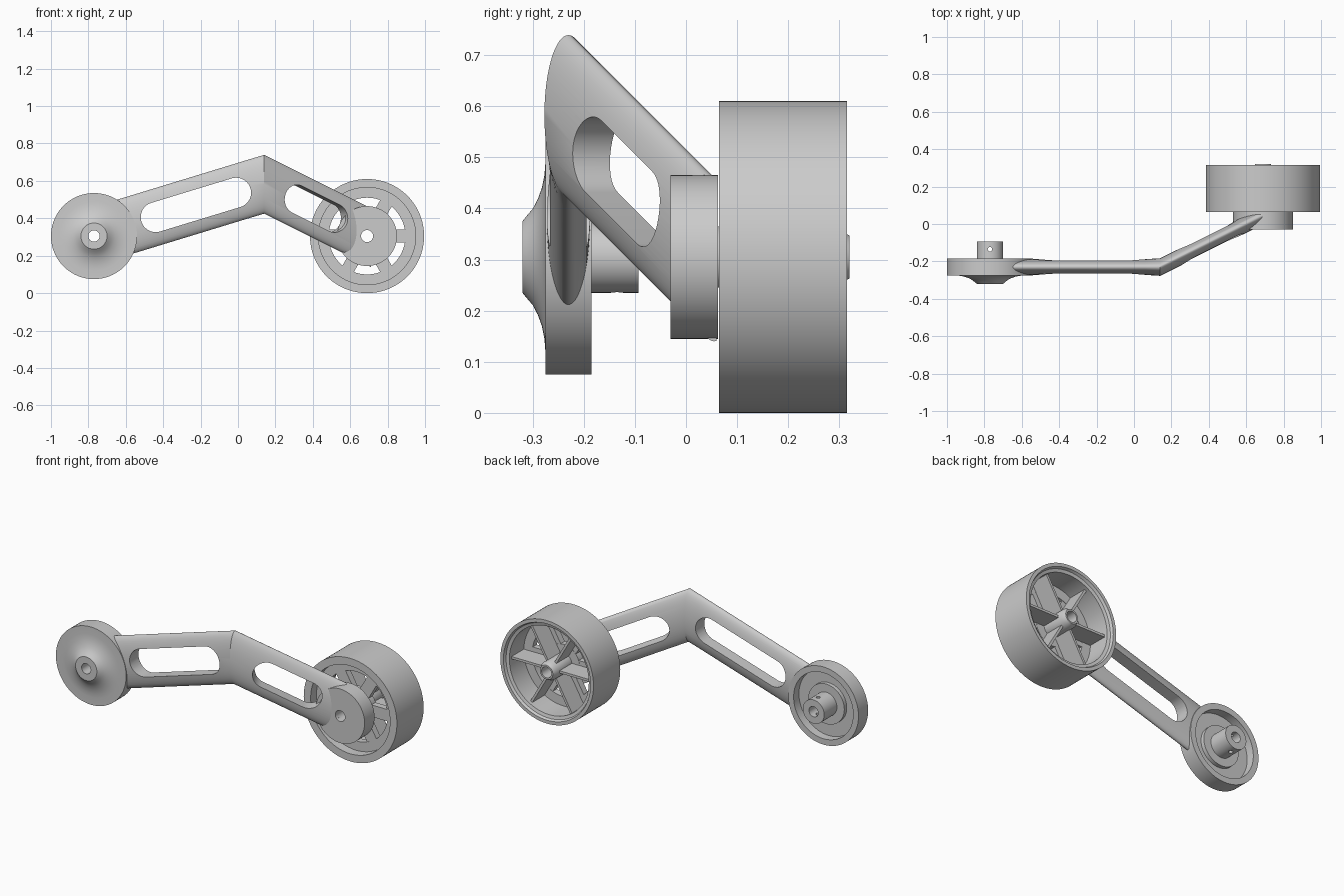
import bpy, bmesh
from math import cos, sin, pi, radians
from mathutils import Vector

if "Cube" in bpy.data.objects:
    bpy.data.objects.remove(bpy.data.objects["Cube"])


def finish(name, bm):
    bmesh.ops.recalc_face_normals(bm, faces=bm.faces)
    me = bpy.data.meshes.new(name)
    bm.to_mesh(me)
    bm.free()
    ob = bpy.data.objects.new(name, me)
    bpy.context.collection.objects.link(ob)
    return ob


def smooth(ob):
    bpy.ops.object.select_all(action='DESELECT')
    ob.select_set(True)
    bpy.context.view_layer.objects.active = ob
    bpy.ops.object.shade_smooth_by_angle(angle=radians(30))


def skin(name, rings, loop=False):
    """Join rings of points; close end to end or cap both ends."""
    bm = bmesh.new()
    vs = [[bm.verts.new(p) for p in ring] for ring in rings]
    n = len(vs[0])
    pairs = list(zip(vs, vs[1:])) + ([(vs[-1], vs[0])] if loop else [])
    for a, b in pairs:
        for i in range(n):
            j = (i + 1) % n
            bm.faces.new((a[i], a[j], b[j], b[i]))
    if not loop:
        bm.faces.new(vs[0])
        bm.faces.new(vs[-1])
    return finish(name, bm)


def lathe(name, cx, cz, profile, n=96):
    """Turn a closed (radius, y) profile about a y axis."""
    rings = [[(cx + r * cos(2 * pi * i / n), y, cz + r * sin(2 * pi * i / n))
              for i in range(n)] for r, y in profile]
    return skin(name, rings, True)


def stadium(p0, p1, r, normal, depth, n=24):
    """Prism with round ends; p0 == p1 direction falls back to a cylinder."""
    p0, p1, normal = Vector(p0), Vector(p1), Vector(normal).normalized()
    u = (p1 - p0).normalized() if p0 != p1 else normal.orthogonal().normalized()
    v = normal.cross(u)
    pts = []
    for c, start in ((p1, -pi / 2), (p0, pi / 2)):
        last = n if p0 == p1 else n + 1
        for i in range(last):
            a = start + pi * i / n
            pts.append(c + r * (u * cos(a) + v * sin(a)))
    return skin("cutter", [[p + normal * s * depth for p in pts] for s in (-1, 1)])


def cut(ob, cutters):
    bpy.context.view_layer.objects.active = ob
    for c in cutters:
        c.hide_render = True
        m = ob.modifiers.new("cut", 'BOOLEAN')
        m.operation, m.solver, m.object = 'DIFFERENCE', 'EXACT', c
        bpy.ops.object.modifier_apply(modifier=m.name)
        bpy.data.objects.remove(c)


def radial_bar(name, cx, cz, ang, r0, r1, w, y0, y1):
    d = Vector((cos(ang), 0, sin(ang)))
    t = Vector((-sin(ang), 0, cos(ang))) * w / 2
    c = Vector((cx, 0, cz))
    rings = []
    for r in (r0, r1):
        rings.append([c + d * r + t * s + Vector((0, y, 0))
                      for s, y in ((-1, y0), (1, y0), (1, y1), (-1, y1))])
    return skin(name, rings)


LX, WX, CZ = -0.77, 0.69, 0.305
Y = (0, 1, 0)

# Bent elliptical arm
path = [(-0.70, -0.23, 0.326, 0.042), (0.06, -0.23, 0.558, 0.042),
        (0.14, -0.23, 0.582, 0.047), (0.71, 0.055, 0.297, 0.047)]
arm = skin("bent_arm", [[(x, y + h * cos(2 * pi * i / 64), z + 0.157 * sin(2 * pi * i / 64))
                         for i in range(64)] for x, y, z, h in path])
bm = bmesh.new()
bm.from_mesh(arm.data)
res = bmesh.ops.bisect_plane(bm, geom=bm.verts[:] + bm.edges[:] + bm.faces[:],
                             plane_co=(0, 0.06, 0), plane_no=Y, clear_outer=True)
bmesh.ops.holes_fill(bm, edges=[e for e in bm.edges if e.is_boundary])
bmesh.ops.recalc_face_normals(bm, faces=bm.faces)
bm.to_mesh(arm.data)
bm.free()

# Arm windows, pulley recess and axle bore
cut(arm, [stadium((-0.44, -0.23, 0.406), (-0.01, -0.23, 0.537), 0.08, Y, 0.12),
          stadium((0.30, -0.15, 0.502), (0.50, -0.05, 0.402), 0.077, (0.447, -0.894, 0), 0.12),
          stadium((LX, -0.23, CZ), (LX, -0.23, CZ), 0.196, Y, 0.15, 48),
          stadium((WX, 0, CZ), (WX, 0, CZ), 0.032, Y, 0.15)])
smooth(arm)

# Pivot disc with flared front boss and recessed back
disc = lathe("pivot_disc", LX, CZ, [
    (0.03, -0.32), (0.07, -0.32), (0.08, -0.312), (0.094, -0.30), (0.113, -0.29),
    (0.135, -0.282), (0.16, -0.277), (0.185, -0.275), (0.23, -0.275), (0.23, -0.185),
    (0.195, -0.185), (0.195, -0.235), (0.118, -0.235), (0.118, -0.212),
    (0.07, -0.212), (0.07, -0.093), (0.03, -0.093)])
p = (LX, -0.135, CZ)
cut(disc, [stadium(p, p, 0.012, (0, 0, 1), 0.15, 12)])
smooth(disc)

# Hub at the wheel end of the arm
smooth(lathe("arm_hub", WX, CZ, [(0.032, -0.03), (0.16, -0.03), (0.16, 0.063), (0.032, 0.063)]))

# Wheel rim and its web ring
smooth(lathe("wheel_rim", WX, CZ, [
    (0.305, 0.065), (0.305, 0.315), (0.285, 0.315), (0.278, 0.30), (0.26, 0.295),
    (0.26, 0.16), (0.205, 0.16), (0.205, 0.12), (0.26, 0.12), (0.26, 0.065)]))

# Wheel centre
smooth(lathe("wheel_centre", WX, CZ, [
    (0.032, 0.063), (0.06, 0.063), (0.06, 0.12), (0.105, 0.12), (0.105, 0.16),
    (0.055, 0.16), (0.055, 0.295), (0.042, 0.32), (0.032, 0.32)]))

# Flat spokes and thin ribs
for k in range(6):
    a = k * pi / 3
    radial_bar("spoke", WX, CZ, a, 0.09, 0.215, 0.07, 0.121, 0.159)
    radial_bar("spoke_rib", WX, CZ, a, 0.05, 0.263, 0.014, 0.15, 0.275)
